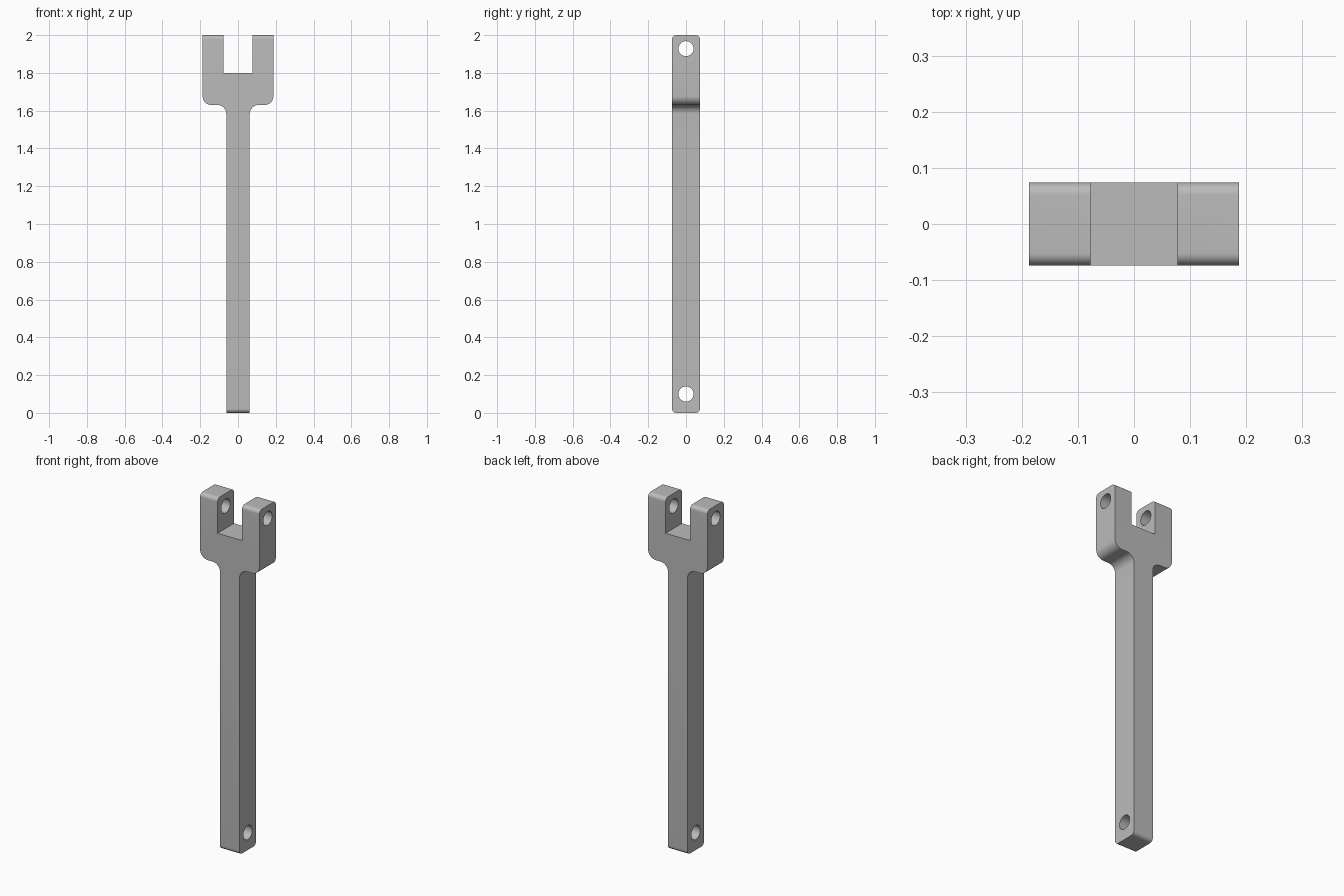
import bpy
import bmesh
import math

cube = bpy.data.objects.get("Cube")
if cube:
    bpy.data.objects.remove(cube, do_unlink=True)

HALF_DEPTH = 0.074
HALF_FORK, HALF_SLOT, HALF_STEM = 0.1875, 0.0775, 0.062
SHOULDER_Z, SLOT_Z, TOP_Z = 1.63, 1.80, 2.0
FILLET, CORNER, HOLE = 0.047, 0.022, 0.04

grey = bpy.data.materials.new("plain grey")
grey.use_nodes = True
colour = (0.5, 0.5, 0.5, 1)
grey.diffuse_color = colour
grey.node_tree.nodes["Principled BSDF"].inputs["Base Color"].default_value = colour


def arc(cx, cz, r, start, end, steps=10):
    angles = [math.radians(start + (end - start) * i / steps) for i in range(steps + 1)]
    return [(cx + r * math.cos(a), cz + r * math.sin(a)) for a in angles]


def prism(name, outline, half, place):
    """Extrude a closed outline between -half and +half."""
    bm = bmesh.new()
    face = bm.faces.new([bm.verts.new(place(u, v, -half)) for u, v in outline])
    new = bmesh.ops.extrude_face_region(bm, geom=[face])["geom"]
    for vert in new:
        if isinstance(vert, bmesh.types.BMVert):
            vert.co += place_vector(place, 2 * half)
    bmesh.ops.recalc_face_normals(bm, faces=bm.faces)
    mesh = bpy.data.meshes.new(name)
    bm.to_mesh(mesh)
    bm.free()
    obj = bpy.data.objects.new(name, mesh)
    bpy.context.collection.objects.link(obj)
    mesh.materials.append(grey)
    return obj


def place_vector(place, length):
    from mathutils import Vector
    return Vector(place(0, 0, length))


def along_y(u, v, w):
    return (u, w, v)


def along_x(u, v, w):
    return (w, u, v)


def combine(target, cutter, operation):
    mod = target.modifiers.new(operation.title(), "BOOLEAN")
    mod.operation, mod.solver, mod.object = operation, "EXACT", cutter
    bpy.context.view_layer.objects.active = target
    bpy.ops.object.modifier_apply(modifier=mod.name)
    bpy.data.objects.remove(cutter, do_unlink=True)


# Front silhouette: stem, curved shoulders and fork prongs, mirrored in x
right_half = [(HALF_STEM, 0)]
right_half += arc(HALF_STEM + FILLET, SHOULDER_Z - FILLET, FILLET, 180, 90)
right_half += arc(HALF_FORK - FILLET, SHOULDER_Z + FILLET, FILLET, -90, 0)
right_half += [(HALF_FORK, TOP_Z), (HALF_SLOT, TOP_Z), (HALF_SLOT, SLOT_Z)]
outline = right_half + [(-x, z) for x, z in reversed(right_half)]
clevis_rod = prism("clevis_rod", outline, HALF_DEPTH, along_y)

# Rounded ends, seen from the side
y, low, high = HALF_DEPTH - CORNER, CORNER, TOP_Z - CORNER
side = (arc(y, low, CORNER, -90, 0) + arc(y, high, CORNER, 0, 90)
        + arc(-y, high, CORNER, 90, 180) + arc(-y, low, CORNER, 180, 270))
combine(clevis_rod, prism("side_envelope", side, 0.3, along_x), "INTERSECT")

# Pin holes through the prongs and the foot
for z in (0.10, 1.928):
    circle = arc(0, z, HOLE, 0, 360, 40)[:-1]
    combine(clevis_rod, prism("pin_hole", circle, 0.3, along_x), "DIFFERENCE")

bpy.ops.object.select_all(action="DESELECT")
clevis_rod.select_set(True)
bpy.context.view_layer.objects.active = clevis_rod
bpy.ops.object.shade_smooth_by_angle(angle=math.radians(30))
